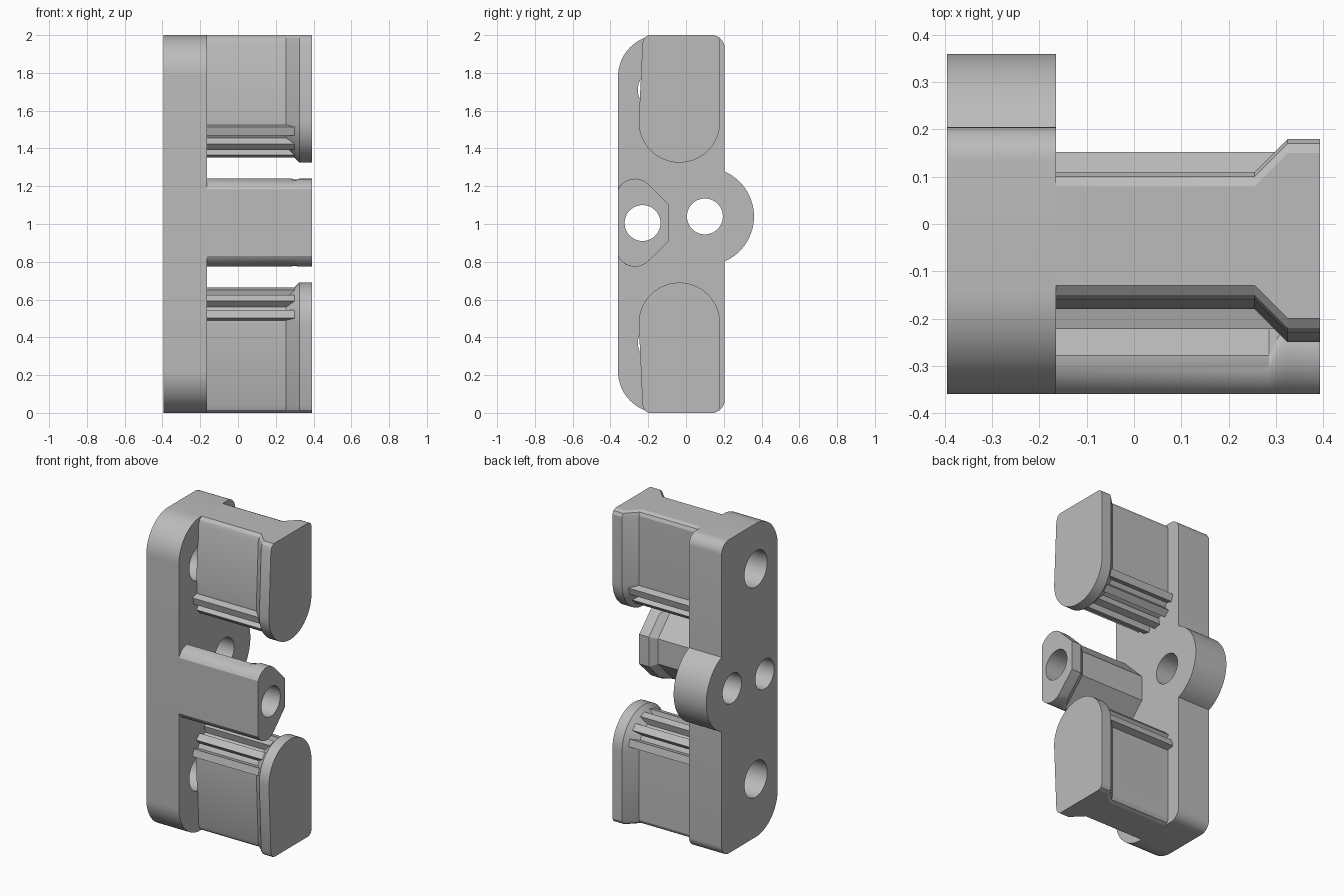
import bpy, bmesh
from math import sin, cos, acos, radians, degrees, sqrt

cube = bpy.data.objects.get("Cube")
if cube:
    bpy.data.objects.remove(cube)

grey = bpy.data.materials.new("plain grey")
grey.use_nodes = True
grey.diffuse_color = (0.5, 0.5, 0.5, 1)
grey.node_tree.nodes["Principled BSDF"].inputs["Base Color"].default_value = (0.5, 0.5, 0.5, 1)


def arc(cy, cz, r, a0, a1, n=12):
    """Points on a circle in the y-z plane, angles in degrees."""
    angles = [radians(a0 + (a1 - a0) * i / n) for i in range(n + 1)]
    return [(cy + r * cos(a), cz + r * sin(a)) for a in angles]


def loft(name, sections):
    """Solid through matching y-z profiles placed at successive x positions."""
    bm = bmesh.new()
    rings = [[bm.verts.new((x, y, z)) for y, z in pts] for x, pts in sections]
    n = len(rings[0])
    bm.faces.new(rings[0])
    bm.faces.new(rings[-1])
    for a, b in zip(rings, rings[1:]):
        for i in range(n):
            j = (i + 1) % n
            bm.faces.new((a[i], a[j], b[j], b[i]))
    bmesh.ops.recalc_face_normals(bm, faces=bm.faces)
    mesh = bpy.data.meshes.new(name)
    bm.to_mesh(mesh)
    bm.free()
    mesh.materials.append(grey)
    ob = bpy.data.objects.new(name, mesh)
    bpy.context.collection.objects.link(ob)
    return ob


def activate(ob):
    bpy.ops.object.select_all(action='DESELECT')
    ob.select_set(True)
    bpy.context.view_layer.objects.active = ob


def smooth(ob):
    activate(ob)
    bpy.ops.object.shade_smooth_by_angle(angle=radians(25))


def drill(ob, y, z, r):
    """Cut a round hole along x."""
    cutter = loft("hole_cutter", [(x, arc(y, z, r, 0, 352.5, 47)) for x in (-0.6, 0.6)])
    cutter.hide_render = True
    activate(ob)
    mod = ob.modifiers.new("hole", 'BOOLEAN')
    mod.operation = 'DIFFERENCE'
    mod.solver = 'EXACT'
    mod.object = cutter
    bpy.ops.object.modifier_apply(modifier=mod.name)
    bpy.data.objects.remove(cutter)


# Base plate with a round lug on its back edge
LUG_Y, LUG_Z, LUG_R = 0.1, 1.04, 0.26
BACK = 0.205
lug_angle = degrees(acos((BACK - LUG_Y) / LUG_R))
outline = (arc(0.135, 0.07, 0.07, -90, 0, 8)
           + arc(LUG_Y, LUG_Z, LUG_R, -lug_angle, lug_angle, 28)
           + arc(0.135, 1.93, 0.07, 0, 90, 8)
           + arc(-0.14, 1.78, 0.22, 90, 180, 16)
           + arc(-0.14, 0.22, 0.22, 180, 270, 16))
plate = loft("base_plate", [(-0.395, outline), (-0.165, outline)])
drill(plate, LUG_Y, LUG_Z, 0.095)
drill(plate, -0.23, 1.005, 0.095)
for side in (-1, 1):
    drill(plate, -0.14, LUG_Z + side * 0.67, 0.115)
smooth(plate)


# Round-ended blocks, each flaring out to an end cap and carrying ribs
MID_Y, CAP_R = -0.035, 0.215


def block_profile(d, height, flip):
    """Block outline inset by d, with its flat end at z = 0 or, flipped, at z = 2."""
    pts = [(-0.2 + d, 0), (-0.22 + d, 0.015), (-0.23 + d, 0.04)]
    pts += arc(MID_Y, height - CAP_R, CAP_R - d, 180, 0, 28)
    pts += [(0.18 - d, 0.03), (0.17 - d, 0.01), (0.15 - d, 0)]
    return [(y, 2 - z if flip else z) for y, z in pts]


def rib_profile(angle, height, flip):
    """Thin radial rectangle around the centre of the round end."""
    c, s = cos(radians(angle)), sin(radians(angle))
    corners = [(0.1, -0.023), (0.188, -0.023), (0.188, 0.023), (0.1, 0.023)]
    pts = [(MID_Y + r * c - t * s, height - CAP_R + r * s + t * c) for r, t in corners]
    return [(y, 2 - z if flip else z) for y, z in pts]


for label, height, flip in (("lower", 0.69, False), ("upper", 0.675, True)):
    stations = [(-0.17, 0.07), (0.255, 0.07), (0.325, 0), (0.393, 0)]
    smooth(loft(label + "_block",
                [(x, block_profile(d, height, flip)) for x, d in stations]))
    for i in range(6):
        profile = rib_profile(15 + 30 * i, height, flip)
        loft(f"{label}_rib_{i + 1}", [(-0.17, profile), (0.3, profile)])


# Central post, with the bevelled back stepping out to a wider tip
POST_Z = 1.007


def post_profile(d):
    """Post outline with its back facets inset by d."""
    cy, cz, r = -0.27, 0.133, 0.1
    end = 45 + degrees(acos((r - d) / r))
    back = -0.09 - d
    top = arc(cy, cz, r, 154, end, 10)
    top.append((back, cy + cz + sqrt(2) * (r - d) - back))
    return [(y, POST_Z + z) for y, z in top] + [(y, POST_Z - z) for y, z in reversed(top)]


post = loft("centre_post", [(-0.17, post_profile(0.035)), (0.285, post_profile(0.035)),
                            (0.325, post_profile(0)), (0.393, post_profile(0))])
drill(post, -0.23, 1.005, 0.095)
smooth(post)
